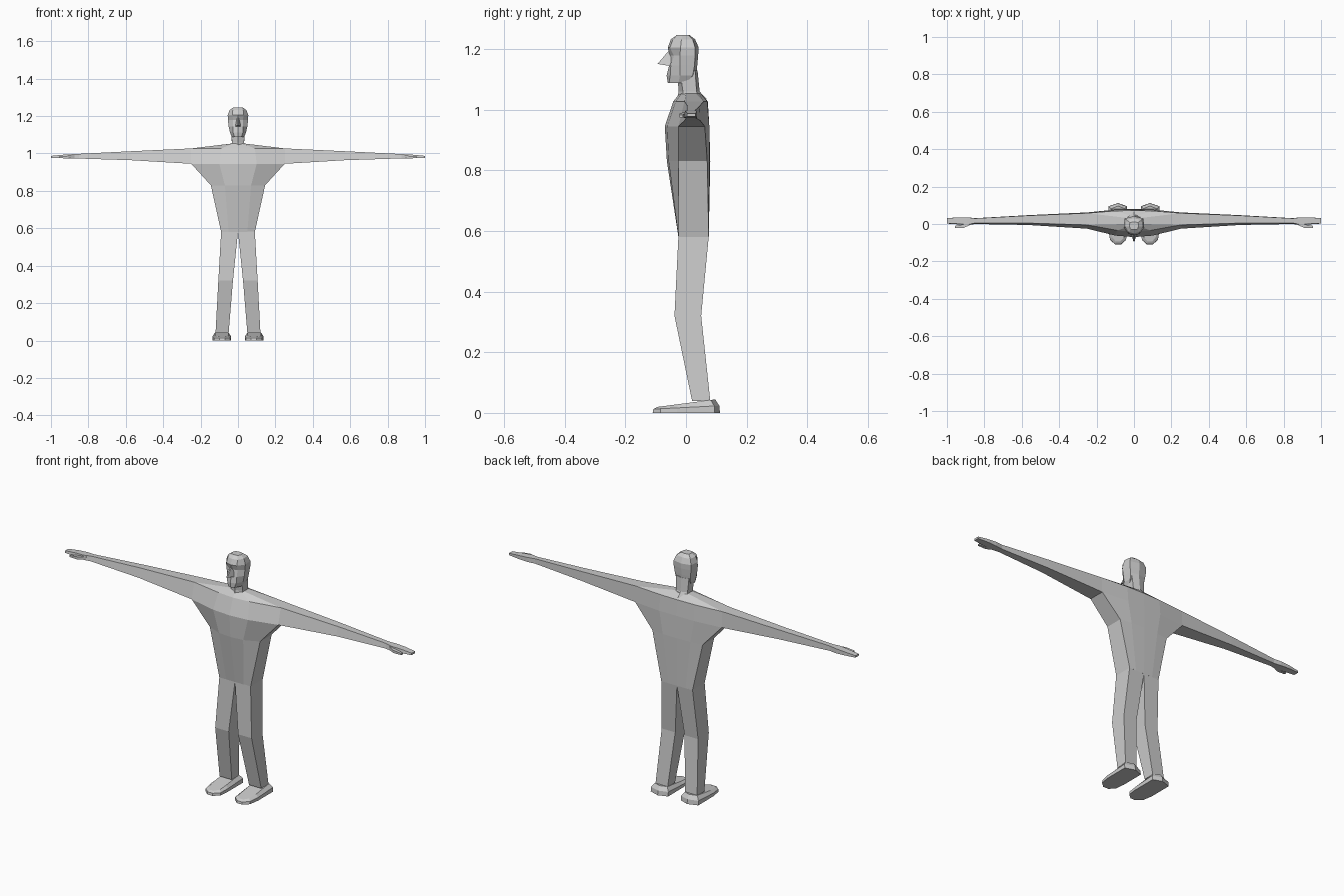
import bpy
import bmesh


def loft(name, rings, mirror=False):
    """Skin a list of equal-length point rings and cap both ends."""
    bm = bmesh.new()
    vr = [[bm.verts.new(p) for p in ring] for ring in rings]
    n = len(vr[0])
    for a, b in zip(vr, vr[1:]):
        for i in range(n):
            j = (i + 1) % n
            bm.faces.new((a[i], a[j], b[j], b[i]))
    bm.faces.new(vr[0])
    bm.faces.new(vr[-1])
    bmesh.ops.remove_doubles(bm, verts=bm.verts, dist=0.0005)
    bmesh.ops.recalc_face_normals(bm, faces=bm.faces)
    me = bpy.data.meshes.new(name)
    bm.to_mesh(me)
    bm.free()
    ob = bpy.data.objects.new(name, me)
    bpy.context.collection.objects.link(ob)
    if mirror:
        ob.modifiers.new("Mirror", 'MIRROR').use_mirror_merge = False
    return ob


def sym(z, half):
    """Full ring at height z from a right-half outline, front centre to back centre."""
    pts = [(x, y, z) for x, y in half]
    return pts + [(-x, y, z) for x, y, z in reversed(pts[1:-1])]


def box_z(z, x0, x1, y0, y1):
    return [(x0, y0, z), (x1, y0, z), (x1, y1, z), (x0, y1, z)]


def box_x(x, y0, y1, z0, z1, inset=0.0):
    return [(x, y0, z0), (x, y1, z0), (x, y1 - inset * 0.2, z1), (x, y0 + inset, z1)]


# Torso with broad shoulders
loft("torso", [
    sym(0.58, [(0, -.025), (.05, -.025), (.09, -.025), (.09, .075), (.05, .075), (0, .075)]),
    sym(0.83, [(0, -.063), (.07, -.057), (.145, -.025), (.145, .07), (.08, .078), (0, .08)]),
    sym(0.945, [(0, -.07), (.1, -.062), (.25, -.025), (.25, .062), (.1, .077), (0, .077)]),
    sym(1.027, [(0, -.042), (.09, -.034), (.25, -.005), (.25, .058), (.1, .07), (0, .072)]),
    sym(1.053, [(0, -.022), (.025, -.015), (.035, 0), (.035, .032), (.02, .045), (0, .05)]),
])

# Arms tapering to the wrists, then flat hands
loft("arms", [
    box_x(.25, -.025, .062, .945, 1.027, .02),
    box_x(.57, -.005, .047, .964, 1.012, .01),
    box_x(.85, .000, .031, .973, .998, .005),
], True)
loft("hands", [
    box_x(.85, .000, .031, .973, .998, .005),
    box_x(.89, -.006, .036, .973, .996, .003),
    box_x(.94, -.002, .036, .975, .993, .003),
    box_x(1.0, .002, .031, .977, .987, .002),
], True)
loft("thumbs", [
    box_x(.875, -.004, .012, .976, .992),
    box_x(.91, -.021, -.002, .974, .988),
    box_x(.958, -.021, -.010, .975, .983),
], True)

# Legs bent slightly at the knee
loft("legs", [
    box_z(.582, .0, .09, -.025, .075),
    box_z(.32, .027, .105, -.038, .05),
    box_z(.04, .05, .12, .02, .08),
], True)

# Shoes: sole outline, rim and smaller sloping upper
sole = [(.037, .095), (.085, .112), (.137, .095), (.137, -.03), (.128, -.085),
        (.1, -.11), (.07, -.11), (.042, -.085), (.037, -.03)]
upper = []
for x, y in sole:
    ux, uy = .085 + (x - .085) * .72, y * .86
    upper.append((ux, uy, .032 + uy * .13))
rim = [(x, y * .98, .018 + y * .05) for x, y in sole]
loft("shoes", [[(x, y, 0) for x, y in sole], rim, upper], True)

# Neck running down into the upper back
loft("neck", [
    sym(1.035, [(0, -.03), (.035, -.01), (.035, .04), (0, .068)]),
    sym(1.06, [(0, -.024), (.033, -.01), (.033, .035), (0, .045)]),
    sym(1.13, [(0, -.03), (.035, -.02), (.038, .03), (0, .038)]),
])

# Head with inset eye line and brow
loft("head", [
    sym(1.088, [(0, -.06), (.018, -.056), (.033, -.025), (.03, .0), (0, .005)]),
    sym(1.112, [(0, -.064), (.026, -.052), (.043, -.02), (.042, .022), (0, .036)]),
    sym(1.145, [(0, -.056), (.028, -.05), (.05, -.02), (.045, .028), (0, .037)]),
    sym(1.178, [(0, -.055), (.026, -.040), (.054, -.02), (.05, .03), (0, .04)]),
    sym(1.205, [(0, -.06), (.03, -.053), (.055, -.018), (.05, .03), (0, .042)]),
    sym(1.232, [(0, -.05), (.028, -.043), (.045, -.015), (.04, .022), (0, .03)]),
    sym(1.246, [(0, -.03), (.018, -.028), (.025, -.012), (.022, .008), (0, .012)]),
])

# Wedge nose
loft("nose", [
    [(-.005, -.045, 1.195), (.005, -.045, 1.195), (.003, -.059, 1.192), (-.003, -.059, 1.192)],
    [(-.017, -.045, 1.143), (.017, -.045, 1.143), (.003, -.094, 1.151), (-.003, -.094, 1.151)],
])
